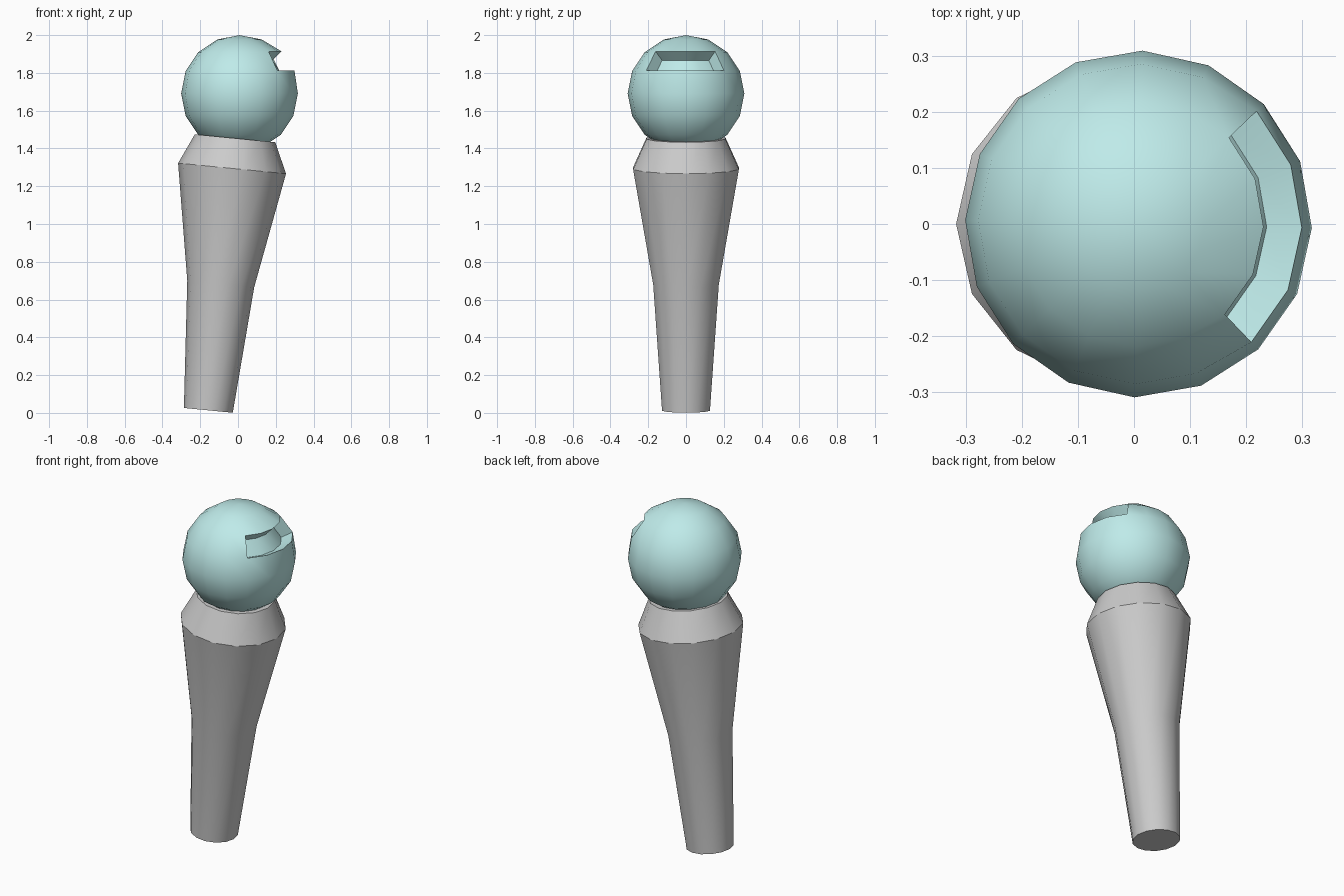
import bpy, bmesh, math
from mathutils import Vector, Matrix

if "Cube" in bpy.data.objects:
    bpy.data.objects.remove(bpy.data.objects["Cube"])

TURN = math.radians(-1.3)


def finish(name, bm, matrix):
    bmesh.ops.recalc_face_normals(bm, faces=bm.faces)
    bm.transform(matrix)
    mesh = bpy.data.meshes.new(name)
    bm.to_mesh(mesh)
    bm.free()
    obj = bpy.data.objects.new(name, mesh)
    bpy.context.collection.objects.link(obj)
    bpy.ops.object.select_all(action='DESELECT')
    obj.select_set(True)
    bpy.context.view_layer.objects.active = obj
    bpy.ops.object.shade_smooth_by_angle(angle=math.radians(30))
    return obj


# Leaning tapered body, 14 sides: (radius, distance along axis)
profile = [(0.13, 0.0), (0.178, 0.672), (0.287, 1.287), (0.214, 1.447)]
SIDES = 14
bm = bmesh.new()
rings = [[bm.verts.new((r * math.cos(a), r * math.sin(a), h))
          for a in (2 * math.pi * i / SIDES for i in range(SIDES))]
         for r, h in profile]
for low, high in zip(rings, rings[1:]):
    for i in range(SIDES):
        j = (i + 1) % SIDES
        bm.faces.new((low[i], low[j], high[j], high[i]))
bm.faces.new(rings[0][::-1])
bm.faces.new(rings[-1])
finish("body", bm, Matrix.Translation((-0.157, 0, 0.0135))
       @ Matrix.Rotation(math.radians(5.6), 4, 'Y'))

# Round head with a visor slot sunk into one band of faces
R = 0.309
bm = bmesh.new()
bmesh.ops.create_uvsphere(bm, u_segments=16, v_segments=8, radius=R)
slot = []
for f in bm.faces:
    c = f.calc_center_median()
    elevation = math.degrees(math.asin(c.z / c.length))
    if 22.5 < elevation < 45 and abs(math.degrees(math.atan2(c.y, c.x))) < 45:
        slot.append(f)
for v in {v for f in slot for v in f.verts}:
    v.co *= 1.02
res = bmesh.ops.extrude_face_region(bm, geom=slot)
for v in res["geom"]:
    if isinstance(v, bmesh.types.BMVert):
        v.co *= 0.785
left = [f for f in slot if f.is_valid]
if left:
    bmesh.ops.delete(bm, geom=left, context='FACES')
head = finish("head", bm, Matrix.Translation((0.008, 0, 1.691))
              @ Matrix.Rotation(TURN, 4, 'Z'))
teal = bpy.data.materials.new("teal")
teal.diffuse_color = (0.52, 0.83, 0.82, 1)
teal.use_nodes = True
teal.node_tree.nodes["Principled BSDF"].inputs["Base Color"].default_value = teal.diffuse_color
head.data.materials.append(teal)
